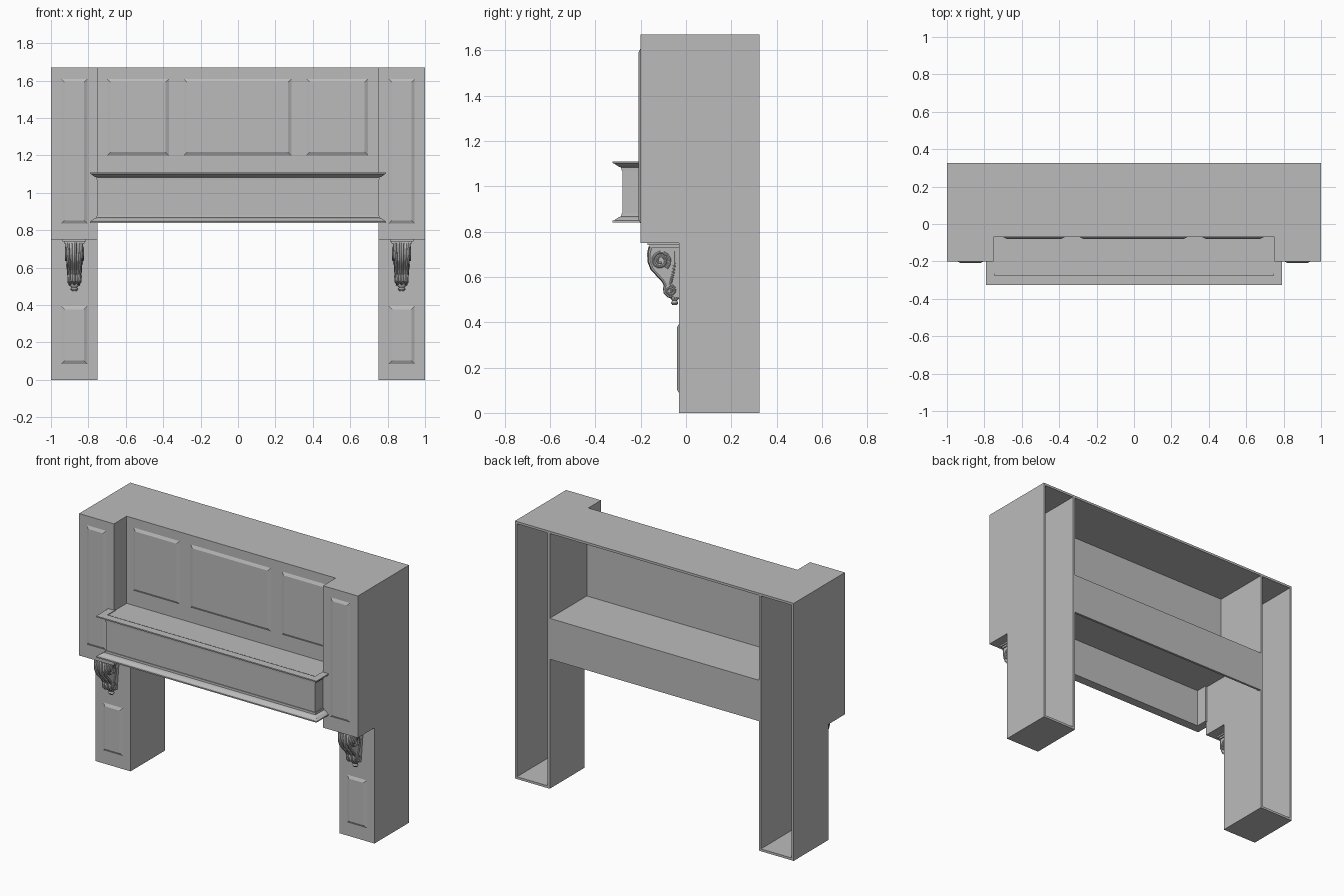
import bpy, bmesh, math
from mathutils import Vector

if "Cube" in bpy.data.objects:
    bpy.data.objects.remove(bpy.data.objects["Cube"])

grey = bpy.data.materials.new("plain_grey")
grey.diffuse_color = (0.5, 0.5, 0.5, 1)
grey.use_nodes = True
grey.node_tree.nodes["Principled BSDF"].inputs["Base Color"].default_value = grey.diffuse_color
T = 0.015                      # board thickness
H, BACK, FRONT = 1.67, 0.325, -0.2


def finish(name, bm, smooth=False):
    bmesh.ops.recalc_face_normals(bm, faces=bm.faces)
    me = bpy.data.meshes.new(name)
    bm.to_mesh(me)
    bm.free()
    ob = bpy.data.objects.new(name, me)
    bpy.context.collection.objects.link(ob)
    me.materials.append(grey)
    if smooth:
        bpy.ops.object.select_all(action='DESELECT')
        ob.select_set(True)
        bpy.context.view_layer.objects.active = ob
        bpy.ops.object.shade_smooth_by_angle(angle=math.radians(35))
    return ob


def loft(name, rings, smooth=False, cap=True):
    """Skin equal-length rings of points in order, closing both ends."""
    bm = bmesh.new()
    vs = [[bm.verts.new(p) for p in r] for r in rings]
    n = len(vs[0])
    for a, b in zip(vs, vs[1:]):
        for i in range(n):
            j = (i + 1) % n
            bm.faces.new((a[i], a[j], b[j], b[i]))
    if cap:
        bm.faces.new(vs[0])
        bm.faces.new(vs[-1])
    return finish(name, bm, smooth)


def box(name, x0, x1, y0, y1, z0, z1):
    ring = [(x0, y0), (x1, y0), (x1, y1), (x0, y1)]
    return loft(name, [[(x, y, z) for x, y in ring] for z in (z0, z1)])


def panelled_wall(name, x0, x1, z0, z1, y, panels):
    """Board facing -y with recessed, bevelled raised panels (xa, xb, za, zb)."""
    xs = sorted({x0, x1, *[v for p in panels for v in p[:2]]})
    zs = sorted({z0, z1, *[v for p in panels for v in p[2:]]})
    bm = bmesh.new()
    g = [[bm.verts.new((x, y, z)) for z in zs] for x in xs]
    cells = []
    for i in range(len(xs) - 1):
        for j in range(len(zs) - 1):
            f = bm.faces.new((g[i][j], g[i + 1][j], g[i + 1][j + 1], g[i][j + 1]))
            if (xs[i], xs[i + 1], zs[j], zs[j + 1]) in panels:
                cells.append(f)
    rim = [e for e in bm.edges if e.is_boundary]
    bmesh.ops.inset_individual(bm, faces=cells, thickness=0.003, depth=-0.012)
    bmesh.ops.inset_individual(bm, faces=cells, thickness=0.025, depth=0.009)
    ext = bmesh.ops.extrude_edge_only(bm, edges=rim)["geom"]
    bmesh.ops.translate(bm, vec=(0, T, 0),
                        verts=[v for v in ext if isinstance(v, bmesh.types.BMVert)])
    bmesh.ops.edgeloop_fill(bm, edges=[e for e in bm.edges if e.is_boundary])
    return finish(name, bm)


def tube(name, pts, r, tip=None):
    """Round bead following a path that lies in a plane of constant x."""
    rings = []
    for i, p in enumerate(pts):
        p = Vector(p)
        d = (Vector(pts[min(i + 1, len(pts) - 1)]) - Vector(pts[max(i - 1, 0)])).normalized()
        side = Vector((1, 0, 0))
        up = d.cross(side)
        q = r if tip is None else r + (tip - r) * i / (len(pts) - 1)
        rings.append([p + q * (math.cos(a) * side + math.sin(a) * up)
                      for a in [k * math.tau / 8 for k in range(8)]])
    return loft(name, rings, True)


# Top board with the centre set back
top = [(-1, FRONT), (-.75, FRONT), (-.75, -.07), (.75, -.07), (.75, FRONT),
       (1, FRONT), (1, BACK), (-1, BACK)]
loft("top_board", [[(x, y, z) for x, y in top] for z in (H - T, H)])

# Centre front with three panels
panelled_wall("centre_front", -.75, .75, 1.1, H - T, -.07,
              [(-.70, -.37, 1.2, 1.61), (-.29, .285, 1.2, 1.61), (.365, .695, 1.2, 1.61)])

# Mantel box: open below, closed above, with a board at the back
box("mantel_front", -.75, .75, -.28, -.28 + T, .84, 1.1)
box("mantel_shelf", -.75, .75, -.28 + T, BACK, 1.09, 1.105)
box("mantel_back", -.75, .75, BACK - T, BACK, .84, 1.09)

# Mouldings run round the front and the two returns with mitred corners
cove = [(-.005, 1.07), (.005, 1.07), (.006, 1.083), (.016, 1.086), (.028, 1.094),
        (.036, 1.1), (.045, 1.102), (.045, 1.11), (-.005, 1.11)]
for name, flip in (("top_moulding", False), ("bottom_moulding", True)):
    prof = [(o, 1.95 - z if flip else z) for o, z in cove]
    loft(name, [[(s * (.75 + min(o, .04)), FRONT + .01 if end else -.28 - o, z)
                 for o, z in prof] for s, end in ((-1, 1), (-1, 0), (1, 0), (1, 1))], True)

# Side profile of a column: deeper above than below
side = [(BACK, 0), (-.03, 0), (-.03, .75), (FRONT, .75), (FRONT, H - T), (BACK, H - T)]
# Front outline of a corbel, from top to bottom
scroll = [(-.152, .732), (-.158, .705), (-.158, .67), (-.146, .638), (-.122, .612),
          (-.1, .588), (-.088, .565), (-.092, .548), (-.09, .53), (-.076, .517), (-.06, .513)]


def spiral(x, cy, cz, r, turns, start, sgn):
    n = int(turns * 12)
    return [(x, cy + r * (1 - .8 * i / n) * math.cos(start + sgn * math.tau * turns * i / n),
             cz + r * (1 - .8 * i / n) * math.sin(start + sgn * math.tau * turns * i / n))
            for i in range(n + 1)]


for s, tag in ((-1, "left"), (1, "right")):
    # Column boards, open at the back
    for part, a, b in (("outer", 1 - T, 1), ("inner", .75, .75 + T)):
        loft(f"{tag}_{part}_side", [[(s * x, y, z) for y, z in side] for x in (a, b)])
    xa, xb = sorted((s * (.75 + T), s * (1 - T)))
    pa, pb = sorted((s * .805, s * .945))
    panelled_wall(f"{tag}_upper_front", xa, xb, .75, H - T, FRONT, [(pa, pb, .835, 1.61)])
    panelled_wall(f"{tag}_lower_front", xa, xb, 0, .75, -.03, [(pa, pb, .085, .395)])
    box(f"{tag}_column_floor", xa, xb, -.03 + T, BACK, 0, T)
    box(f"{tag}_column_ledge", xa, xb, FRONT + T, -.03 + T, .75, .75 + T)
    # Mantel return in front of the column
    ma, mb = sorted((s * (.75 - T), s * .75))
    box(f"{tag}_mantel_return", ma, mb, -.28 + T, FRONT + .01, .84, 1.09)

    # Corbel: cap, tapering body, beads, side scrolls and drop
    c = s * .875
    box(f"{tag}_corbel_cap", c - .062, c + .062, -.17, -.025, .74, .75)
    box(f"{tag}_corbel_cap_step", c - .054, c + .054, -.16, -.025, .728, .74)

    def half(z):
        return .03 + .016 * (z - .51) / .22
    body = scroll + [(-.028, .505), (-.028, .732)]
    loft(f"{tag}_corbel_body", [[(c + k * half(z), y, z) for y, z in body] for k in (-1, 1)])
    for k in (-.8, 0, .8):
        tube(f"{tag}_corbel_bead", [(c + k * half(z), y, z) for y, z in scroll],
             .011 if k else .014, .008)
    for k in (-1, 1):
        tube(f"{tag}_upper_scroll", spiral(c + k * .044, -.113, .672, .043, 2, -.9, 1), .007, .005)
        tube(f"{tag}_lower_scroll", spiral(c + k * .032, -.07, .54, .024, 1.5, 1.6, -1), .006, .004)
        tube(f"{tag}_scroll_stem", [(c + k * .04, -.05, .715), (c + k * .038, -.05, .66),
                                    (c + k * .036, -.058, .61), (c + k * .033, -.07, .565)], .006)
    drop = [(.012, .475), (.02, .485), (.014, .495), (.024, .505), (.026, .52)]
    loft(f"{tag}_corbel_drop", [[(c + r * math.cos(a), -.05 + .8 * r * math.sin(a), z)
                                 for a in [q * math.tau / 12 for q in range(12)]]
                                for r, z in drop], True)
